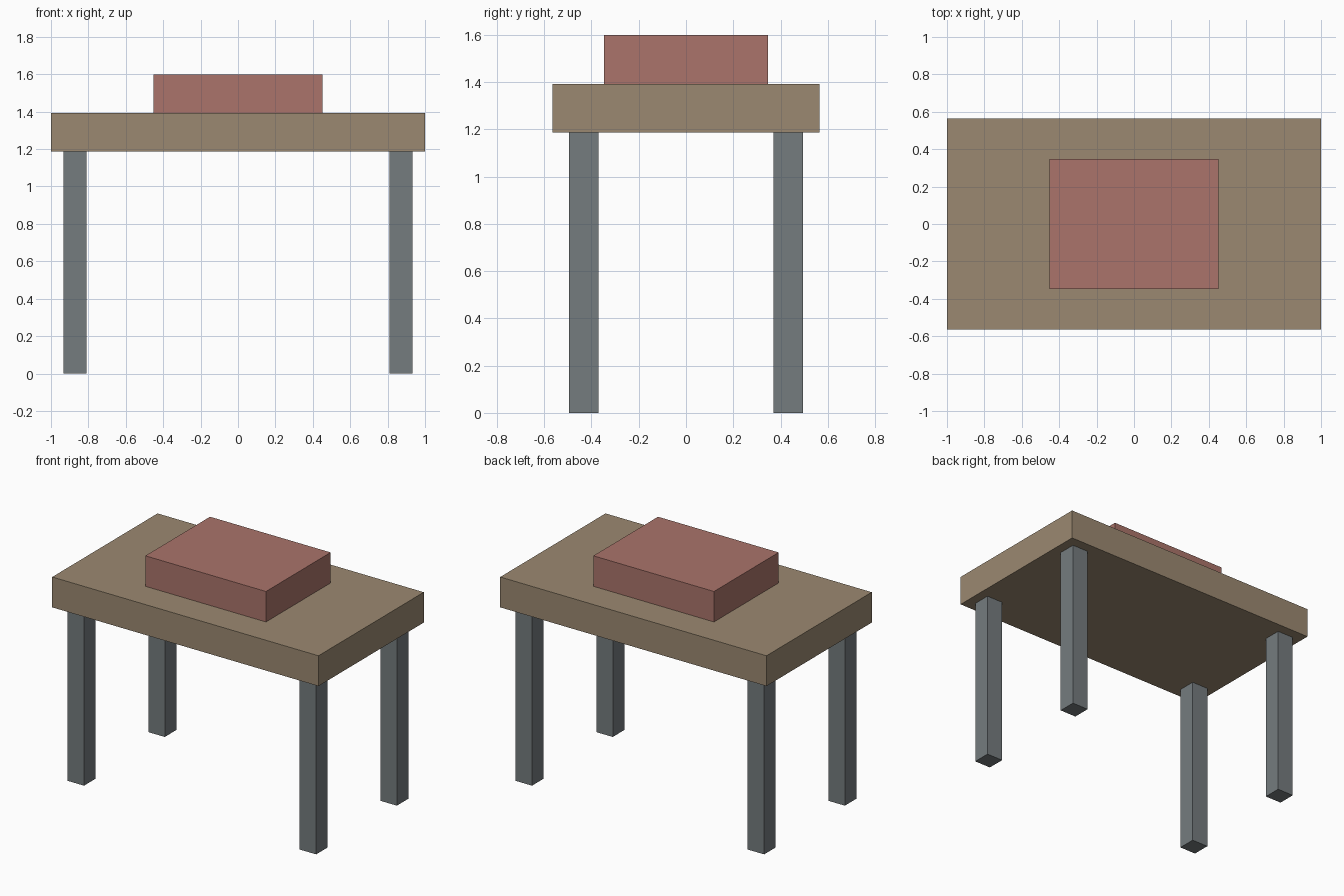
import bpy

if "Cube" in bpy.data.objects:
    bpy.data.objects.remove(bpy.data.objects["Cube"])


def material(name, rgb):
    mat = bpy.data.materials.new(name)
    mat.diffuse_color = (*rgb, 1.0)
    mat.use_nodes = True
    mat.node_tree.nodes["Principled BSDF"].inputs["Base Color"].default_value = mat.diffuse_color
    return mat


def box(name, x, y, z, mat):
    """Add a box spanning the (min, max) ranges given for x, y and z."""
    spans = (x, y, z)
    bpy.ops.mesh.primitive_cube_add(size=1, location=[(a + b) / 2 for a, b in spans])
    obj = bpy.context.object
    obj.name = name
    obj.scale = [b - a for a, b in spans]
    bpy.ops.object.transform_apply(location=False, rotation=False, scale=True)
    obj.data.materials.append(mat)
    return obj


wood = material("wood", (0.33, 0.25, 0.165))
red = material("red", (0.405, 0.175, 0.145))
steel = material("steel", (0.178, 0.20, 0.21))

LEG_TOP, SLAB_TOP, BLOCK_TOP = 1.187, 1.393, 1.60

# Tabletop slab and the raised block on it
box("tabletop", (-1, 1), (-0.565, 0.565), (LEG_TOP, SLAB_TOP), wood)
box("raised_block", (-0.453, 0.453), (-0.347, 0.347), (SLAB_TOP, BLOCK_TOP), red)

# Four square legs, inset from the corners
LEG_X, LEG_Y, HALF = 0.872, 0.433, 0.062
for y_name, sy in (("front", -1), ("back", 1)):
    for x_name, sx in (("left", -1), ("right", 1)):
        cx, cy = sx * LEG_X, sy * LEG_Y
        box(f"{y_name}_{x_name}_leg", (cx - HALF, cx + HALF),
            (cy - HALF, cy + HALF), (0, LEG_TOP), steel)
